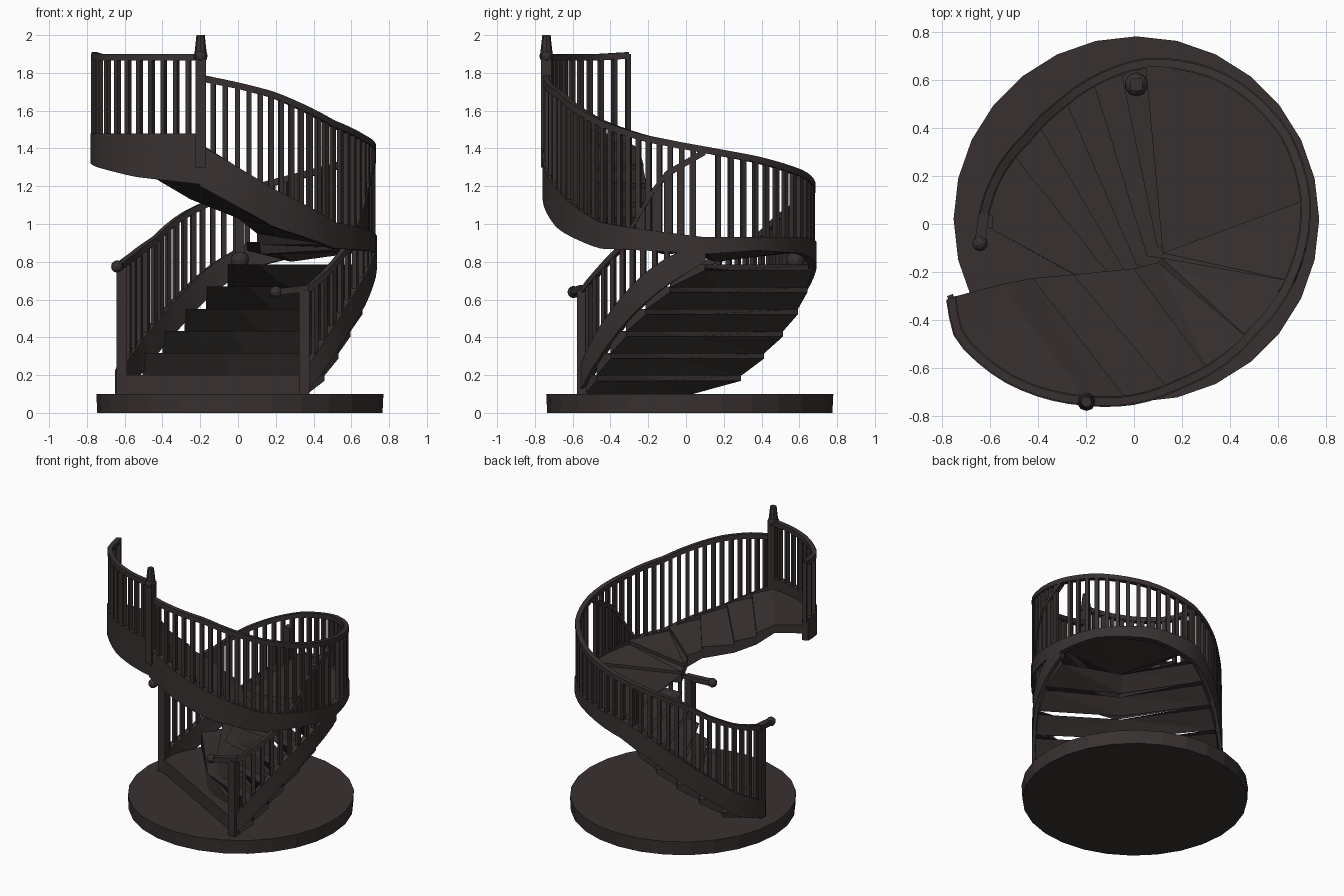
import bpy, bmesh
from math import radians, cos, sin
from mathutils import Vector, Matrix

cube = bpy.data.objects.get("Cube")
if cube:
    bpy.data.objects.remove(cube, do_unlink=True)

brown = bpy.data.materials.new("dark_brown")
brown.use_nodes = True
brown.diffuse_color = (0.04, 0.03, 0.03, 1)
shader = brown.node_tree.nodes["Principled BSDF"]
shader.inputs["Base Color"].default_value = brown.diffuse_color
shader.inputs["Roughness"].default_value = 0.8

# Routes around the circle: angle, radius, skirt bottom, skirt top, handrail height
LEFT_FLIGHT = [(180, .63, .1, .22, .78), (160, .6, .16, .33, .84), (141, .57, .31, .48, .93),
               (122, .58, .46, .63, 1.05), (104, .62, .62, .78, 1.13), (86, .67, .76, .9, 1.2),
               (60, .71, .84, .93, 1.28), (30, .73, .86, .93, 1.36), (8, .72, .84, .93, 1.41)]
RIGHT_FLIGHT = [(-57, .65, .11, .24, .66), (-45, .66, .26, .42, .76), (-30, .67, .45, .61, .9),
                (-20, .69, .56, .72, 1.08), (-10, .7, .66, .81, 1.27), (8, .72, .8, .92, 1.4)]
UPPER_FLIGHT = [(8, .72, .84, .93, 1.41), (-18, .69, .86, .97, 1.47), (-42, .665, .87, 1.01, 1.55),
                (-74, .69, .98, 1.18, 1.7), (-90, .73, 1.09, 1.3, 1.75), (-105, .76, 1.2, 1.42, 1.79)]
PLATFORM = [(-105, .76, 1.21, 1.48, 1.9), (-130, .83, 1.25, 1.48, 1.9), (-147, .865, 1.3, 1.48, 1.9),
            (-158, .82, 1.32, 1.48, 1.91)]


def at(route, angle):
    """Interpolate radius and heights of a route at an angle."""
    for a, b in zip(route, route[1:]):
        t = (angle - a[0]) / (b[0] - a[0])
        if t <= 1:
            break
    return [u + (v - u) * t for u, v in zip(a[1:], b[1:])]


def spot(radius, angle, z=0):
    return Vector((radius * cos(radians(angle)), radius * sin(radians(angle)), z))


def spread(a, b, n):
    return [a + (b - a) * i / n for i in range(n + 1)]


def finish(name, bm, smooth=False):
    bmesh.ops.recalc_face_normals(bm, faces=bm.faces)
    mesh = bpy.data.meshes.new(name)
    bm.to_mesh(mesh)
    bm.free()
    mesh.materials.append(brown)
    obj = bpy.data.objects.new(name, mesh)
    bpy.context.collection.objects.link(obj)
    if smooth:
        bpy.context.view_layer.objects.active = obj
        obj.select_set(True)
        bpy.ops.object.shade_smooth_by_angle(angle=radians(40))
        obj.select_set(False)
    return obj


def loft(name, sections, smooth=True):
    """Skin a row of equal loops and cap both ends."""
    bm = bmesh.new()
    rings = [[bm.verts.new(p) for p in s] for s in sections]
    for a, b in zip(rings, rings[1:]):
        for i in range(len(a)):
            j = (i + 1) % len(a)
            bm.faces.new((a[i], a[j], b[j], b[i]))
    caps = [bm.faces.new(rings[0]), bm.faces.new(rings[-1])]
    bmesh.ops.triangulate(bm, faces=caps)
    return finish(name, bm, smooth)


def raised(outline, heights):
    return [Vector((p.x, p.y, z)) for p, z in zip(outline, heights)]


def add_bar(bm, p, z0, z1, width, turn=0):
    m = (Matrix.Translation((p.x, p.y, (z0 + z1) / 2)) @ Matrix.Rotation(radians(turn), 4, 'Z')
         @ Matrix.Diagonal((width, width, z1 - z0, 1)))
    bmesh.ops.create_cube(bm, size=1, matrix=m)


def add_ball(bm, p, radius):
    bmesh.ops.create_icosphere(bm, subdivisions=2, radius=radius, matrix=Matrix.Translation(p))


def ring(route, angle, low, high, half):
    r = at(route, angle)[0]
    return [spot(r - half, angle, low), spot(r + half, angle, low),
            spot(r + half, angle, high), spot(r - half, angle, high)]


# Skirts, handrails and balusters
def railing(name, route, count):
    angles = spread(route[0][0], route[-1][0], count)
    skirt, rail = [], []
    bars = bmesh.new()
    for i, a in enumerate(angles):
        r, low, high, top = at(route, a)
        skirt.append(ring(route, a, low, high, .022))
        rail.append(ring(route, a, top - .035, top, .017))
        if 0 < i < count or name == "platform":
            add_bar(bars, spot(r, a), high - .02, top - .01, .026, a)
    loft(name + "_skirt", skirt)
    loft(name + "_handrail", rail)
    finish(name + "_balusters", bars)


railing("left_flight", LEFT_FLIGHT, 31)
railing("right_flight", RIGHT_FLIGHT, 12)
railing("upper_flight", UPPER_FLIGHT, 23)
railing("platform", PLATFORM, 11)

# Round base
bm = bmesh.new()
bmesh.ops.create_cone(bm, cap_ends=True, segments=28, radius1=.755, radius2=.76, depth=.1,
                      matrix=Matrix.Translation((.01, .02, .05)))
finish("base", bm)

# Lower treads: nosings bend in the middle, undersides run nearly straight across
LEFT_ENDS = [180, 150, 134, 119, 106, 95, 86]
RIGHT_ENDS = [-57, -46, -37, -28, -18, -7, 8]


def tread_line(k, straight):
    left = spot(at(LEFT_FLIGHT, LEFT_ENDS[k])[0], LEFT_ENDS[k])
    right = spot(at(RIGHT_FLIGHT, RIGHT_ENDS[k])[0], RIGHT_ENDS[k])
    bend = Vector((-.12, -.28, 0)).lerp(Vector((.14, -.06, 0)), k / 6)
    return [left, bend.lerp((left + right) / 2, straight), right]


for k in range(6):
    top = .2 + .117 * k
    front = max(top - .12, .09)
    under, upper = [tread_line(k, s) + tread_line(k + 1, s)[::-1] for s in (.7, 0)]
    loft(f"lower_tread_{k + 1}", [raised(under, [front] * 3 + [top - .03] * 3),
                                  raised(upper, [top] * 6)], False)

# Landing
rim = [spot(at(LEFT_FLIGHT, a)[0], a) for a in spread(8, 86, 10)]
loft("landing", [raised([Vector((.28, .15, 0))] + rim, [.8] + [.86] * 11),
                 raised([Vector((.12, -.12, 0))] + rim, [.905] * 12)], False)

# Upper winders and platform floor: outer angle, inner corner, height of the dividing line
WINDERS = [(8, .12, -.12, .9), (-20, .115, -.14, .95), (-45, .1, -.16, 1.01), (-63, 0, -.185, 1.09),
           (-78, -.25, -.21, 1.19), (-92, -.42, -.225, 1.29), (-105, -.55, -.25, 1.4),
           (-158, -.74, -.3, 1.43)]
for n, (a, b) in enumerate(zip(WINDERS, WINDERS[1:])):
    last = n == len(WINDERS) - 2
    inner_a, inner_b = Vector((a[1], a[2], 0)), Vector((b[1], b[2], 0))
    rise = 0 if last else .025
    outline, tops, under = [inner_a], [a[3] + rise], [a[3] - .06]
    for i, angle in enumerate(spread(a[0], b[0], 5)):
        r, low = at(UPPER_FLIGHT if angle >= -105 else PLATFORM, angle)[:2]
        top = a[3] + rise + (b[3] - a[3] - rise) * i / 5
        outline.append(spot(r, angle))
        tops.append(top)
        under.append(min(low + .01, top - .05))
    outline.append(inner_b)
    tops.append(b[3])
    under.append(b[3] - .06)
    loft("platform_floor" if last else f"upper_tread_{n + 1}",
         [raised(outline, under), raised(outline, tops)], False)


# Newel posts
def newel(name, p, z0, z1, width, balls=()):
    bm = bmesh.new()
    add_bar(bm, p, z0, z1, width)
    for z, size in balls:
        add_ball(bm, Vector((p.x, p.y, z)), size)
    return finish(name, bm)


left_foot, right_foot, top_foot = Vector((-.615, .01, 0)), Vector((.35, -.55, 0)), spot(.765, -105)
newel("left_newel", left_foot, .1, .77, .055)
newel("right_newel", right_foot, .1, .65, .055)
newel("back_newel", Vector((.01, .58, 0)), .78, 1.12, .05, [(.81, .05)])
newel("top_newel", top_foot, 1.3, 1.9, .055, [(1.89, .038)])
bm = bmesh.new()
bmesh.ops.create_cone(bm, cap_ends=True, segments=8, radius1=.035, radius2=.022, depth=.12,
                      matrix=Matrix.Translation((top_foot.x, top_foot.y, 1.94)))
finish("top_newel_cap", bm)


# Scrolled handrail ends
def scroll(name, start, end):
    side = (end - start).cross(Vector((0, 0, 1))).normalized() * .022
    up = Vector((0, 0, .018))
    loft(name, [[p - side - up, p + side - up, p + side + up, p - side + up] for p in (start, end)])
    bm = bmesh.new()
    add_ball(bm, end, .033)
    finish(name + "_knob", bm)


scroll("left_scroll", Vector((-.625, .04, .775)), Vector((-.64, -.08, .775)))
scroll("right_scroll", Vector((.37, -.54, .66)), Vector((.2, -.595, .64)))
